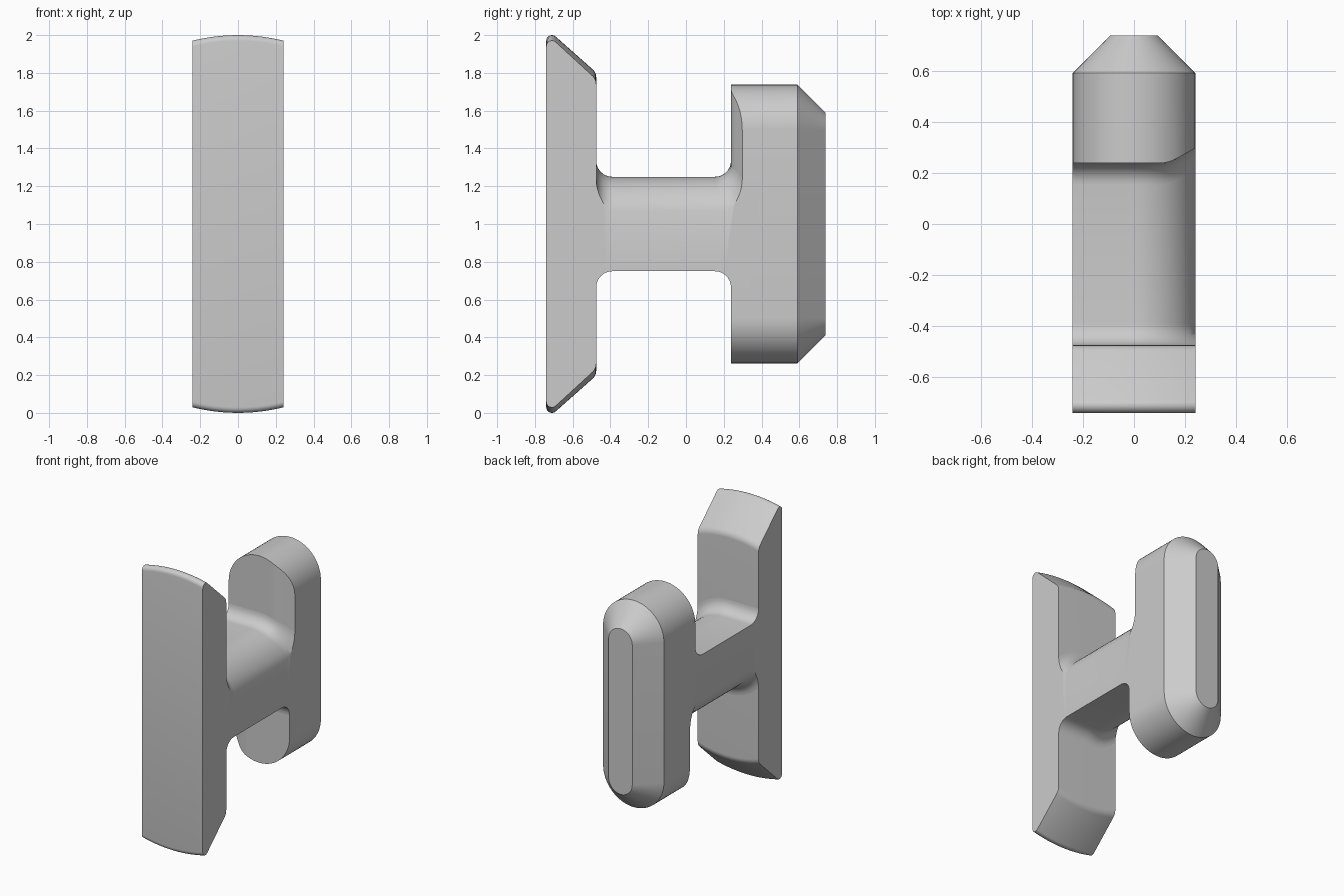
import bpy, bmesh
from math import sin, cos, pi, sqrt, radians

old = bpy.data.objects.get("Cube")
if old:
    bpy.data.objects.remove(old, do_unlink=True)

W = 0.24            # half width of every part
FRONT, PLATE_BACK, HEAD_FRONT, BACK = -0.74, -0.475, 0.238, 0.738
SHAFT_R, FILLET = 0.25, 0.085
COLS = 24

grey = bpy.data.materials.new("plain grey")
grey.use_nodes = True
grey.diffuse_color = (0.6, 0.6, 0.6, 1)
grey.node_tree.nodes["Principled BSDF"].inputs["Base Color"].default_value = (0.6, 0.6, 0.6, 1)


def finish(name, bm):
    bmesh.ops.recalc_face_normals(bm, faces=bm.faces)
    mesh = bpy.data.meshes.new(name)
    bm.to_mesh(mesh)
    bm.free()
    obj = bpy.data.objects.new(name, mesh)
    obj.location.z = 1
    mesh.materials.append(grey)
    bpy.context.collection.objects.link(obj)
    bpy.ops.object.select_all(action='DESELECT')
    obj.select_set(True)
    bpy.context.view_layer.objects.active = obj
    bpy.ops.object.shade_smooth_by_angle(angle=radians(30))


def skin(bm, rings, cap_first=True, cap_last=True):
    """Join closed rings of points with quads."""
    rows = [[bm.verts.new(p) for p in ring] for ring in rings]
    n = len(rows[0])
    for a, b in zip(rows, rows[1:]):
        for i in range(n):
            j = (i + 1) % n
            bm.faces.new((a[i], a[j], b[j], b[i]))
    if cap_first:
        bm.faces.new(rows[0])
    if cap_last:
        bm.faces.new(rows[-1])


def turned(half):
    """Complete a half ring by half a turn about the y axis."""
    return half + [(-x, y, -z) for x, y, z in half]


def arc(cy, cr, rad, a0, a1, n=8):
    angles = [radians(a0 + (a1 - a0) * i / n) for i in range(n + 1)]
    return [(cy + rad * cos(a), cr + rad * sin(a)) for a in angles]


def ramp(x):
    """Depth of the relief on one side of the head's front face."""
    t = max(0, x - 0.1)
    return 0.57 * (t * t / 0.14 if t < 0.07 else t - 0.035)


xs = [-W + 2 * W * i / COLS for i in range(COLS + 1)]

# Front plate: slice of a round disc with a bevelled, rounded rim
profile = arc(FRONT + 0.03, 0.97, 0.03, 180, 49) + arc(PLATE_BACK - 0.06, 0.775, 0.06, 49, 0)
bm = bmesh.new()
skin(bm, [turned([(x, y, sqrt(h * h - x * x)) for x in xs]) for y, h in profile])
finish("front_plate", bm)

# Shaft: two opposite corners rounded, filleted into both ends
top = SHAFT_R + FILLET
front_part = arc(PLATE_BACK + FILLET, top, FILLET, 180, 270)
back_part = arc(HEAD_FRONT - FILLET, top, FILLET, 270, 360)
front_part.insert(0, (PLATE_BACK - 0.1, top))
back_part.append((HEAD_FRONT + 0.1, top))


def shaft_ring(y, h, follow):
    return turned([(x, y + follow * ramp(x), sqrt(h * h - max(x, 0) ** 2)) for x in xs])


bm = bmesh.new()
skin(bm, [shaft_ring(y, h, 0) for y, h in front_part] +
     [shaft_ring(y, h, 1) for y, h in back_part])
finish("shaft", bm)

# Rear head: rounded-end block, bevelled at the back, relieved at the front
CAP_Z, BEVEL = 0.4975, 0.147
angles = [pi * i / 32 for i in range(33)]


def head_ring(y, radius):
    """Stadium outline; y of None follows the relieved front face."""
    half = [(-radius * cos(a), CAP_Z + radius * sin(a)) for a in angles]
    half += [(radius, 0.005), (radius, -0.005)]
    pts = [(x, HEAD_FRONT + ramp(x) if y is None else y, z) for x, z in half]
    if y is None:
        pts[-1] = (radius, HEAD_FRONT, -0.005)
    return turned(pts)


bm = bmesh.new()
skin(bm, [head_ring(None, W), head_ring(BACK - BEVEL, W), head_ring(BACK, W - BEVEL)],
     cap_first=False)
for s in (1, -1):
    strip = []
    for a in angles:
        x = -W * cos(a)
        y = HEAD_FRONT + ramp(x)
        strip.append([bm.verts.new((s * x, y, s * z)) for z in (CAP_Z + W * sin(a), 0)])
    for p, q in zip(strip, strip[1:]):
        bm.faces.new((p[0], q[0], q[1], p[1]))
bmesh.ops.remove_doubles(bm, verts=bm.verts, dist=0.0005)
finish("rear_head", bm)
